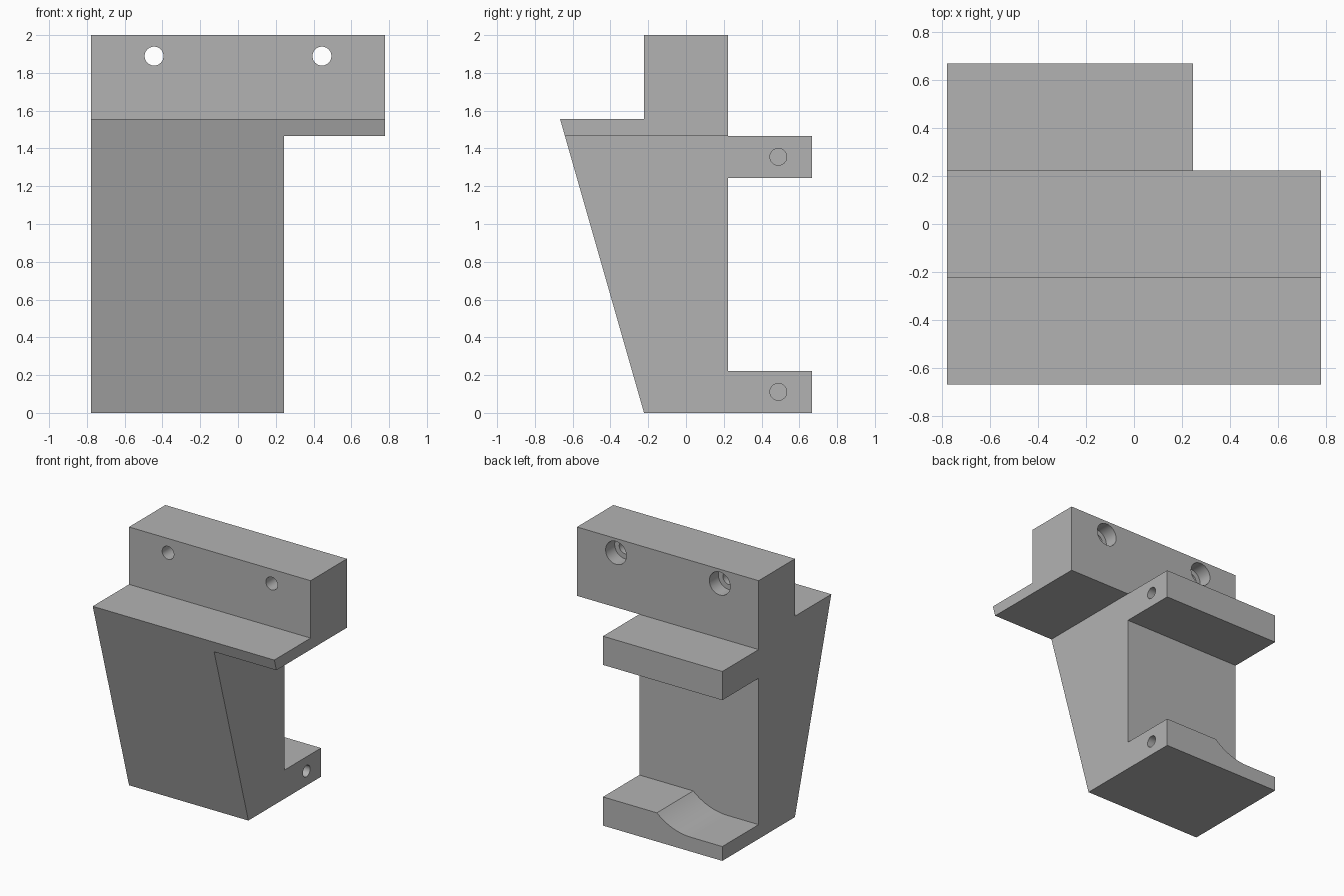
import bpy
import bmesh
from math import cos, sin, pi, asin
from mathutils import Matrix, Vector

cube = bpy.data.objects.get("Cube")
if cube:
    bpy.data.objects.remove(cube, do_unlink=True)

U = 1 / 9  # design grid: the part is 18 grid units tall

grey = bpy.data.materials.new("plain_grey")
grey.use_nodes = True
GREY = (0.45, 0.45, 0.45, 1)
grey.diffuse_color = GREY
grey.node_tree.nodes["Principled BSDF"].inputs["Base Color"].default_value = GREY


def finish(name, bm):
    bmesh.ops.recalc_face_normals(bm, faces=bm.faces)
    bmesh.ops.scale(bm, vec=(U, U, U), verts=bm.verts)
    mesh = bpy.data.meshes.new(name)
    bm.to_mesh(mesh)
    bm.free()
    mesh.materials.append(grey)
    obj = bpy.data.objects.new(name, mesh)
    bpy.context.collection.objects.link(obj)
    return obj


def extrude(name, points, offset):
    """Extrude a closed outline of 3D points along offset."""
    bm = bmesh.new()
    face = bm.faces.new([bm.verts.new(p) for p in points])
    result = bmesh.ops.extrude_face_region(bm, geom=[face])
    verts = [g for g in result["geom"] if isinstance(g, bmesh.types.BMVert)]
    bmesh.ops.translate(bm, vec=offset, verts=verts)
    return finish(name, bm)


def rod(name, start, end, radius):
    """Cylinder between two points."""
    a, b = Vector(start), Vector(end)
    turn = (b - a).to_track_quat("Z", "Y").to_matrix().to_4x4()
    bm = bmesh.new()
    bmesh.ops.create_cone(bm, cap_ends=True, segments=48, radius1=radius, radius2=radius,
                          depth=(b - a).length, matrix=Matrix.Translation((a + b) / 2) @ turn)
    return finish(name, bm)


def cut(target, cutter):
    cutter.hide_render = True
    mod = target.modifiers.new("cut", "BOOLEAN")
    mod.operation = "DIFFERENCE"
    mod.solver = "EXACT"
    mod.object = cutter
    with bpy.context.temp_override(object=target, active_object=target):
        bpy.ops.object.modifier_apply(modifier=mod.name)
    bpy.data.objects.remove(cutter, do_unlink=True)


# Side profile (y, z): tapered body, top rail and two rear lugs
profile = [(-2, 0), (6, 0), (6, 2), (2, 2), (2, 11.2), (6, 11.2), (6, 13.2),
           (2, 13.2), (2, 18), (-2, 18), (-2, 14), (-6, 14)]
bracket = extrude("bracket", [(-7, y, z) for y, z in profile], (14, 0, 0))

# Clear the space below the overhanging end
notch = [(2.2, -8, -1), (2.2, 8, -1), (2.2, 8, 13.2), (2.2, -8, 13.2)]
cut(bracket, extrude("notch_cutter", notch, (6, 0, 0)))

# Curved scoop in the lower lug
radius, cx, cz, steps = 4, -4.6, 5, 16
sweep = asin(7 ** 0.5 / radius)
arc = [(cx + radius * sin(sweep * i / steps), cz - radius * cos(sweep * i / steps))
       for i in range(steps + 1)]
outline = [(-8, 1)] + arc + [(arc[-1][0], 4), (-8, 4)]
cut(bracket, extrude("scoop_cutter", [(x, 2, z) for x, z in outline], (0, 6, 0)))

# Counterbored mounting holes through the top rail
for x in (-4, 4):
    cut(bracket, rod("bolt_cutter", (x, -3, 17), (x, 3, 17), 0.45))
    cut(bracket, rod("counterbore_cutter", (x, 1, 17), (x, 3, 17), 0.8))

# Blind pin holes in the ends of the lugs
for z in (1, 12.2):
    cut(bracket, rod("pin_cutter", (-1.8, 4.4, z), (3, 4.4, z), 0.4))

# Smooth the curved faces, keep the edges sharp
bpy.ops.object.select_all(action="DESELECT")
bracket.select_set(True)
bpy.context.view_layer.objects.active = bracket
bpy.ops.object.shade_smooth_by_angle(angle=pi / 6)
